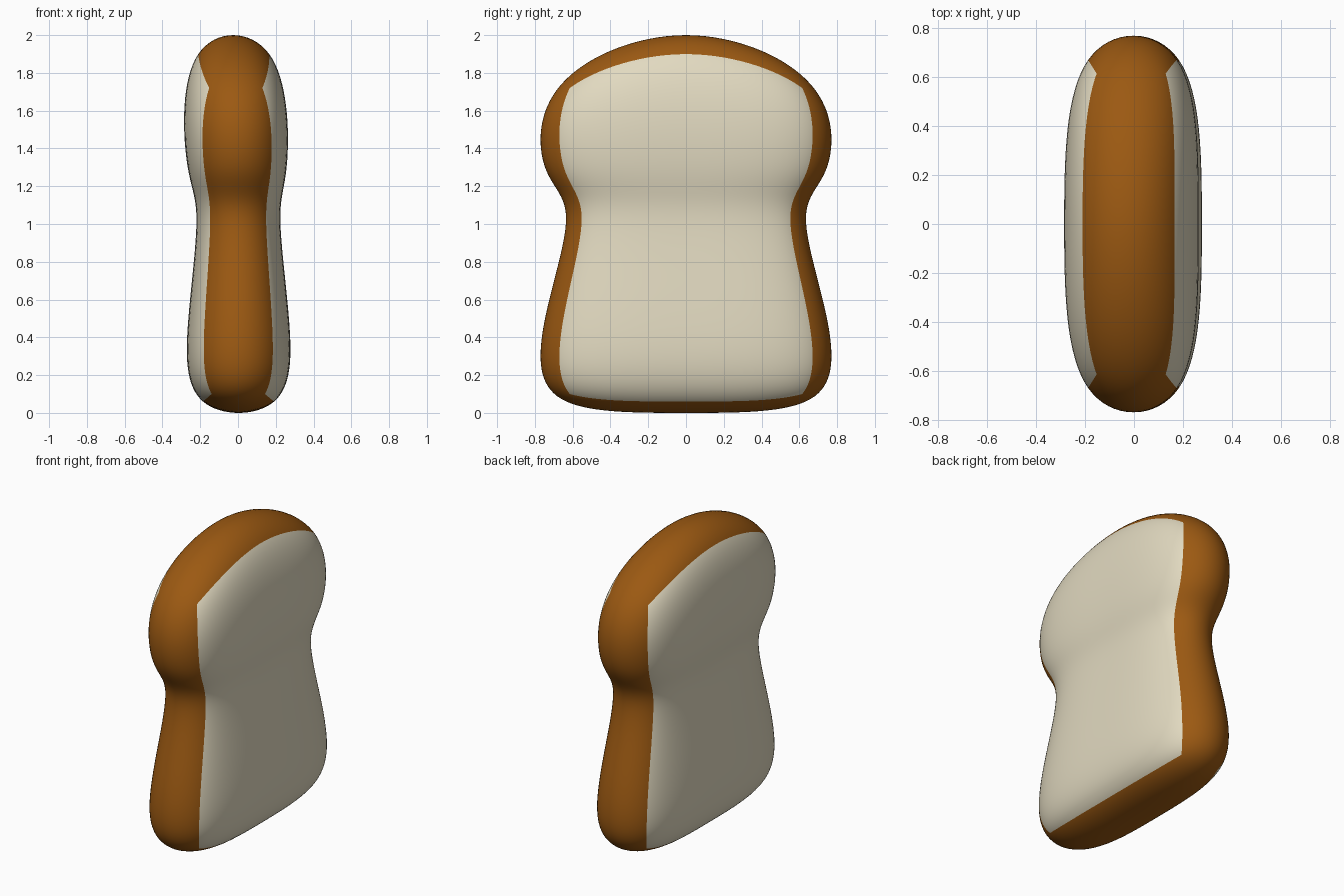
import bpy
import bmesh

cube = bpy.data.objects.get("Cube")
if cube:
    bpy.data.objects.remove(cube, do_unlink=True)


def make_material(name, rgb):
    mat = bpy.data.materials.new(name)
    mat.use_nodes = True
    color = (*rgb, 1.0)
    mat.diffuse_color = color
    mat.node_tree.nodes["Principled BSDF"].inputs["Base Color"].default_value = color
    return mat


CRUMB, CRUST = 0, 1
crumb = make_material("cream_crumb", (0.76, 0.70, 0.53))
crust = make_material("brown_crust", (0.33, 0.10, 0.006))

# Cage rows, bottom to top: edge height, middle height, half width, half thickness, middle lean
ROWS = [
    (-0.02, -0.02, 0.82, 0.282, 0.004),
    (0.46, 0.46, 0.82, 0.282, 0.005),
    (1.12, 1.12, 0.584, 0.192, 0.004),
    (1.23, 1.23, 0.82, 0.282, -0.004),
    (1.776, 2.162, 0.82, 0.282, -0.036),
]

bm = bmesh.new()
cage = {}
for row, (z_edge, z_mid, width, thick, lean) in enumerate(ROWS):
    for col in (-1, 0, 1):
        for side in (-1, 1):
            x = side * thick + (lean if col == 0 else lean * 0.2)
            z = z_mid if col == 0 else z_edge
            cage[side, col, row] = bm.verts.new((x, col * width, z))


def add_face(keys, material):
    face = bm.faces.new([cage[k] for k in keys])
    face.material_index = material
    face.smooth = True


# Crumb on the two broad sides
for side in (-1, 1):
    for col in (-1, 0):
        for r in range(len(ROWS) - 1):
            add_face([(side, col, r), (side, col + 1, r),
                      (side, col + 1, r + 1), (side, col, r + 1)], CRUMB)

# Crust down both narrow edges
for col in (-1, 1):
    for r in range(len(ROWS) - 1):
        add_face([(-1, col, r), (1, col, r), (1, col, r + 1), (-1, col, r + 1)], CRUST)

# Crust over the top and the base
for r in (0, len(ROWS) - 1):
    for col in (-1, 0):
        add_face([(-1, col, r), (1, col, r), (1, col + 1, r), (-1, col + 1, r)], CRUST)

bmesh.ops.recalc_face_normals(bm, faces=bm.faces)
mesh = bpy.data.meshes.new("bread_slice")
bm.to_mesh(mesh)
bm.free()
mesh.materials.append(crumb)
mesh.materials.append(crust)

bread = bpy.data.objects.new("bread_slice", mesh)
bpy.context.collection.objects.link(bread)

# Round the cage into a soft loaf shape
soft = bread.modifiers.new("soft_rounding", "SUBSURF")
soft.levels = 4
soft.render_levels = 4
